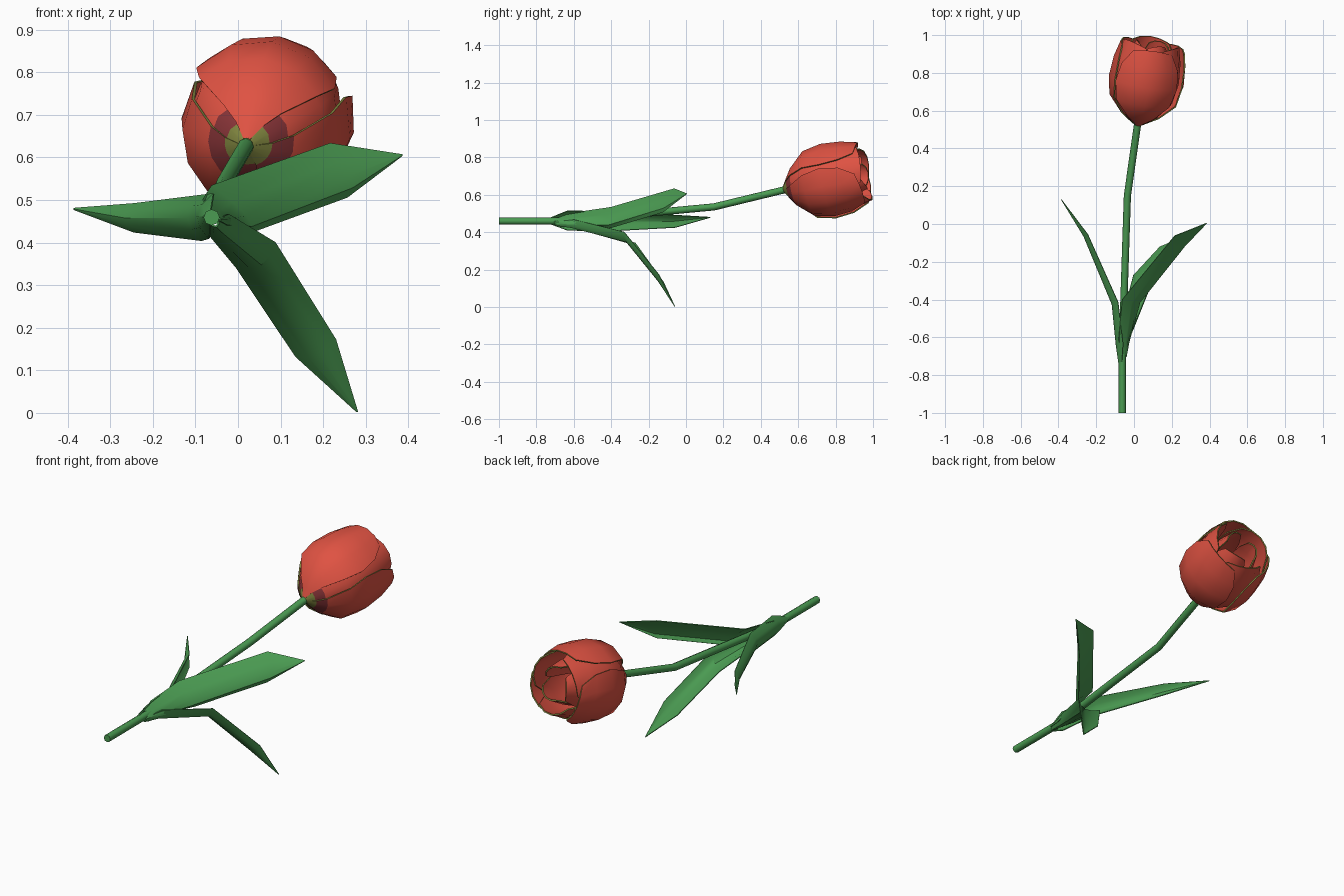
import bpy, bmesh, math
from mathutils import Vector as V

if "Cube" in bpy.data.objects:
    bpy.data.objects.remove(bpy.data.objects["Cube"])


def material(name, rgb):
    m = bpy.data.materials.new(name)
    m.diffuse_color = (*rgb, 1)
    m.use_nodes = True
    m.node_tree.nodes["Principled BSDF"].inputs["Base Color"].default_value = m.diffuse_color
    return m


red = material("petal red", (0.74, 0.085, 0.055))
maroon = material("dark maroon", (0.25, 0.035, 0.04))
olive = material("olive green", (0.22, 0.24, 0.05))
green = material("leaf green", (0.07, 0.33, 0.085))


def sheet(name, rows, mats, thickness, rim=0, ring_mats=()):
    """Thin solid skin through rows of points; rows may take their own material."""
    bm = bmesh.new()
    grid = [[bm.verts.new(p) for p in row] for row in rows]
    for i in range(len(grid) - 1):
        for j in range(len(grid[0]) - 1):
            f = bm.faces.new((grid[i][j], grid[i][j + 1], grid[i + 1][j + 1], grid[i + 1][j]))
            f.material_index = ring_mats[i] if i < len(ring_mats) else 0
    me = bpy.data.meshes.new(name)
    bm.to_mesh(me)
    bm.free()
    ob = bpy.data.objects.new(name, me)
    bpy.context.collection.objects.link(ob)
    for m in mats:
        me.materials.append(m)
    mod = ob.modifiers.new("thickness", 'SOLIDIFY')
    mod.thickness = thickness
    mod.offset = 0
    mod.material_offset_rim = rim
    bpy.ops.object.select_all(action='DESELECT')
    ob.select_set(True)
    bpy.context.view_layer.objects.active = ob
    bpy.ops.object.modifier_apply(modifier=mod.name)
    bpy.ops.object.shade_smooth_by_angle(angle=math.radians(35))
    return ob


# Stem: bent eight-sided tube
cu = bpy.data.curves.new("stem", 'CURVE')
cu.dimensions = '3D'
cu.bevel_depth = 0.019
cu.bevel_resolution = 2
cu.use_fill_caps = True
path = [(-0.062, -1, 0.459), (-0.062, -0.66, 0.459), (-0.035, 0.15, 0.535), (0.022, 0.55, 0.632)]
sp = cu.splines.new('POLY')
sp.points.add(len(path) - 1)
for pt, co in zip(sp.points, path):
    pt.co = (*co, 1)
cu.materials.append(green)
stem = bpy.data.objects.new("stem", cu)
bpy.context.collection.objects.link(stem)
stem.select_set(True)
bpy.context.view_layer.objects.active = stem
bpy.ops.object.convert(target='MESH')
bpy.ops.object.shade_smooth_by_angle(angle=math.radians(50))


# Leaves: centre line and half-width vector per station, folded towards a keel
def leaf(name, stations, keel):
    rows = []
    for c, w, k in stations:
        rows.append([V(c) + V(w) * u + V(keel) * k * (1 - 2 * u * u)
                     for u in (-1, -0.5, 0, 0.5, 1)])
    sheet(name, rows, [green], 0.004)


leaf("left_leaf", [
    ((-0.072, -0.74, 0.46), (0, 0, 0.012), 0.5),
    ((-0.078, -0.64, 0.462), (0.005, 0, 0.052), 1),
    ((-0.10, -0.42, 0.458), (0, 0, 0.053), 1),
    ((-0.255, -0.06, 0.458), (0, 0, 0.033), 0.7),
    ((-0.385, 0.13, 0.479), (0, 0, 0.001), 0)], (-0.016, -0.006, 0))
leaf("right_leaf", [
    ((-0.05, -0.70, 0.458), (-0.006, 0, 0.01), 0.5),
    ((-0.045, -0.62, 0.462), (-0.02, 0, 0.032), 1),
    ((0.0, -0.41, 0.47), (-0.045, 0.0, 0.055), 1),
    ((0.25, -0.10, 0.563), (-0.02, 0.03, 0.063), 0.8),
    ((0.385, 0.005, 0.605), (0, 0, 0.001), 0)], (0.018, -0.01, -0.008))
leaf("lower_leaf", [
    ((-0.055, -0.70, 0.445), (0.012, 0, 0.004), 0.5),
    ((-0.045, -0.60, 0.438), (0.03, -0.01, 0.015), 1),
    ((0.048, -0.31, 0.36), (0.045, -0.03, 0.03), 0.8),
    ((0.187, -0.14, 0.145), (0.047, -0.012, 0.02), 0.6),
    ((0.28, -0.06, 0.003), (0.001, 0, 0), 0)], (0.008, -0.012, -0.014))

# Flower: three nested whorls of cupped petals around a tilted axis
base = V((0.02, 0.525, 0.63))
axis = V((0.17, 0.95, 0.185)).normalized()
side = (V((1, 0, 0)) - axis * axis.x).normalized()
up = side.cross(axis)
# distance along axis, radius, half angle of outer petals, half angle of the rest
profile = [(0, 0.015, 30, 60), (0.025, 0.055, 36, 60), (0.055, 0.10, 43, 62),
           (0.14, 0.178, 52, 62), (0.24, 0.198, 56, 62), (0.34, 0.19, 52, 58),
           (0.42, 0.168, 38, 42)]


def petal(name, angle, size, close, length, rings, outer):
    rows = []
    for s, r, half_outer, half_rest in profile:
        half = half_outer if outer else half_rest
        t = s / 0.42
        rad = r * (size + (close - size) * t * t)
        row = []
        for u in (-1, -0.5, 0, 0.5, 1):
            a = math.radians(angle + half * u)
            rr = rad + 0.008 * u * min(1, 3 * t)            # slight spiral overlap
            ss = s * length + 0.018 * t ** 4 * (1 - u * u)  # raised tip
            row.append(base + axis * ss + (side * math.cos(a) + up * math.sin(a)) * rr)
        rows.append(row)
    sheet(name, rows, [red, maroon, olive], 0.007, 2, rings)


whorls = [("outer", 85, 1.0, 1.0, 1.0), ("middle", 25, 0.92, 0.86, 1.04),
          ("inner", 60, 0.75, 0.5, 1.03)]
for label, start, size, close, length in whorls:
    for k in range(3):
        # the heart of the bloom is olive with a maroon ring; the top petal is plain red
        rings = () if label == "outer" and k == 0 else (2, 1)
        petal(f"{label}_petal_{k + 1}", start + 120 * k, size, close, length, rings,
              label == "outer")
